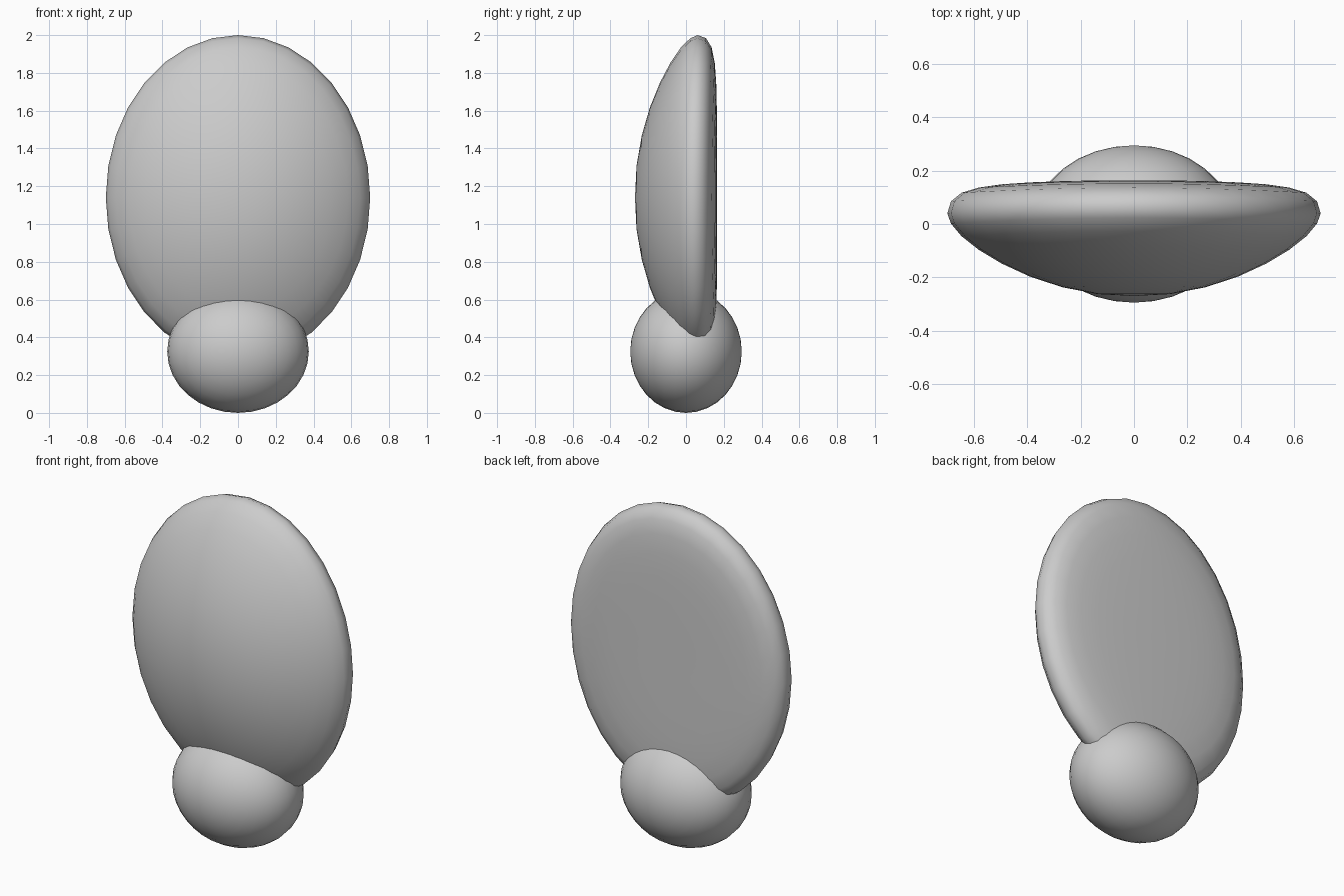
import bpy, bmesh
from math import sin, cos, pi

if "Cube" in bpy.data.objects:
    bpy.data.objects.remove(bpy.data.objects["Cube"])

SEGMENTS = 32


def lathe_y(name, profile, centre_z, half_w, half_h, bend=0.0):
    """Revolve (radius, y) points about the y axis into an elliptical solid."""
    bm = bmesh.new()
    front = bm.verts.new((0, profile[0][1], centre_z))
    rings = []
    for r, y in profile[1:-1]:
        ring = []
        for i in range(SEGMENTS):
            a = 2 * pi * i / SEGMENTS
            x = r * cos(a)
            ring.append(bm.verts.new((half_w * x, y - bend * x * x,
                                      centre_z + half_h * r * sin(a))))
        rings.append(ring)
    back = bm.verts.new((0, profile[-1][1], centre_z))
    for i in range(SEGMENTS):
        j = (i + 1) % SEGMENTS
        bm.faces.new((front, rings[0][i], rings[0][j]))
        for a, b in zip(rings, rings[1:]):
            bm.faces.new((a[i], b[i], b[j], a[j]))
        bm.faces.new((back, rings[-1][j], rings[-1][i]))
    bmesh.ops.recalc_face_normals(bm, faces=bm.faces)
    for f in bm.faces:
        f.smooth = True
    mesh = bpy.data.meshes.new(name)
    bm.to_mesh(mesh)
    bm.free()
    obj = bpy.data.objects.new(name, mesh)
    bpy.context.collection.objects.link(obj)
    return obj


# Large oval shell: domed front, rounded rim, nearly flat back
shell = [(0, -.27), (.195, -.262), (.383, -.234), (.556, -.191), (.707, -.138),
         (.831, -.082), (.924, -.027), (.981, .023), (1, .062), (.981, .106),
         (.924, .136), (.831, .152), (.707, .16), (.556, .163), (.383, .164),
         (.195, .164), (0, .164)]
lathe_y("oval_shell", shell, 1.14, 0.70, 0.86, bend=0.022)

# Small rounded ball at the foot of the shell
ball = [(sin(pi * k / 16), -0.295 * cos(pi * k / 16)) for k in range(17)]
lathe_y("base_ball", ball, 0.325, 0.375, 0.325)
